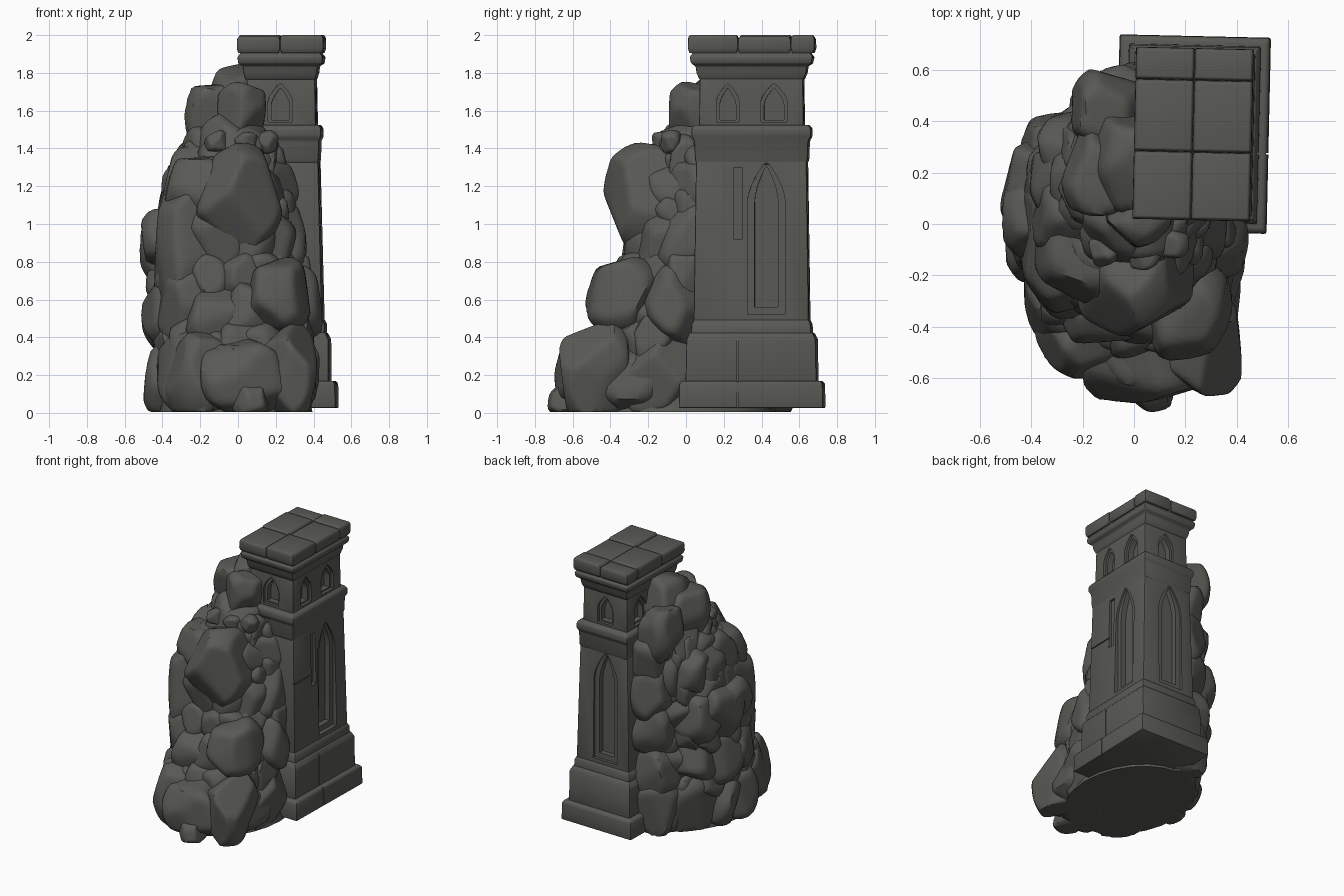
import bpy, bmesh, math, random
from mathutils import Vector, Matrix

if "Cube" in bpy.data.objects:
    bpy.data.objects.remove(bpy.data.objects["Cube"])

stone = bpy.data.materials.new("dark_stone")
stone.diffuse_color = (0.10, 0.10, 0.09, 1)
stone.use_nodes = True
stone.node_tree.nodes["Principled BSDF"].inputs["Base Color"].default_value = stone.diffuse_color
TOWER = Vector((0.23, 0.35, 0))
TURN = math.radians(-1.3)


def make(name, bm, loc=(0, 0, 0), turn=0):
    bmesh.ops.recalc_face_normals(bm, faces=bm.faces[:])
    me = bpy.data.meshes.new(name)
    bm.to_mesh(me)
    bm.free()
    me.materials.append(stone)
    ob = bpy.data.objects.new(name, me)
    ob.location = loc
    ob.rotation_euler.z = turn
    bpy.context.collection.objects.link(ob)
    return ob


def activate(ob):
    bpy.ops.object.select_all(action='DESELECT')
    ob.select_set(True)
    bpy.context.view_layer.objects.active = ob


def loft(rings):
    """Skin a stack of closed rings, with both ends capped."""
    bm = bmesh.new()
    rows = [[bm.verts.new(p) for p in r] for r in rings]
    n = len(rows[0])
    for a, b in zip(rows, rows[1:]):
        for i in range(n):
            bm.faces.new((a[i], a[(i + 1) % n], b[(i + 1) % n], b[i]))
    bm.faces.new(rows[0][::-1])
    bm.faces.new(rows[-1])
    return bm


def cutter(angle, u, w, z0, z1, depth, rise=0):
    """Pointed-arch prism facing the given direction (rise 0 = box)."""
    pts = [(u - w / 2, z0), (u + w / 2, z0)]
    if rise:
        # each side of the arch is an arc bowing out to the apex
        side = [(w / 2 * (1 - t ** 1.7), z1 - rise + rise * t) for t in (k / 5 for k in range(6))]
        pts += [(u + a, z) for a, z in side]
        pts += [(u - a, z) for a, z in side[-2::-1]]
    else:
        pts += [(u + w / 2, z1), (u - w / 2, z1)]
    rot = Matrix.Rotation(math.radians(angle), 3, 'Z')
    ob = make("recess_cutter", loft([[rot @ Vector((d, a, z)) for a, z in pts] for d in (depth, 0.5)]),
              TOWER, TURN)
    ob.hide_render = True
    return ob


def masonry(name, profile, cuts=(), bevel=0.008, cx=0, cy=0):
    """Rectangular stone course from (z, half x, half y) rows, with recesses."""
    rings = [[(cx + sx * hx, cy + sy * hy, z) for sx, sy in
              ((-1, -1), (1, -1), (1, 1), (-1, 1))] for z, hx, hy in profile]
    ob = make(name, loft(rings), TOWER, TURN)
    bv = ob.modifiers.new("worn_edges", 'BEVEL')
    bv.width, bv.segments, bv.limit_method = bevel, 2, 'ANGLE'
    bv.angle_limit = math.radians(25)
    activate(ob)
    bpy.ops.object.modifier_apply(modifier=bv.name)
    for c in cuts:
        tool = cutter(*c)
        md = ob.modifiers.new("recess", 'BOOLEAN')
        md.operation, md.solver, md.object = 'DIFFERENCE', 'EXACT', tool
        activate(ob)
        bpy.ops.object.modifier_apply(modifier=md.name)
        bpy.data.objects.remove(tool)
    activate(ob)
    bpy.ops.object.shade_smooth_by_angle(angle=math.radians(32))


# Stepped foot and plinth, with a vertical joint on the long side
masonry("tower_foot", [(0.025, 0.295, 0.382), (0.155, 0.292, 0.38), (0.17, 0.28, 0.365)],
        [(0, -0.07, 0.007, 0, 0.2, 0.285)])
masonry("tower_plinth", [(0.15, 0.258, 0.347), (0.39, 0.256, 0.342), (0.425, 0.238, 0.325)],
        [(0, -0.07, 0.007, 0.1, 0.5, 0.248)])
masonry("plinth_step", [(0.40, 0.236, 0.32), (0.47, 0.234, 0.315), (0.495, 0.222, 0.303)])

# Shaft with tall stepped niches, a narrow slot and a block joint
shaft_cuts = [(0, -0.07, 0.05, 0.92, 1.30, 0.185), (0, -0.2, 0.23, 0.995, 1.003, 0.202)]
for ang, u, face in ((0, 0.08, 0.19), (90, 0.02, 0.282)):
    shaft_cuts.append((ang, u, 0.2, 0.52, 1.335, face, 0.22))
    shaft_cuts.append((ang, u, 0.125, 0.56, 1.31, face - 0.04, 0.2))
masonry("tower_shaft", [(0.46, 0.223, 0.305), (1.36, 0.2, 0.292)], shaft_cuts)

# Projecting band between the storeys
masonry("middle_band", [(1.315, 0.196, 0.288), (1.34, 0.203, 0.298), (1.44, 0.206, 0.302),
                        (1.465, 0.217, 0.316), (1.505, 0.217, 0.316), (1.525, 0.202, 0.3)])

# Upper storey with small stepped windows: two on long sides, one on short
upper_cuts = []
for ang, u, w, face in ((0, -0.125, 0.12, 0.165), (0, 0.12, 0.14, 0.165), (180, 0.125, 0.12, 0.165),
                        (180, -0.12, 0.14, 0.165), (90, 0, 0.13, 0.255), (-90, 0, 0.13, 0.255)):
    upper_cuts.append((ang, u, w, 1.54, 1.745, face, 0.1))
    upper_cuts.append((ang, u, w - 0.035, 1.55, 1.72, face - 0.045, 0.09))
masonry("upper_storey", [(1.5, 0.188, 0.277), (1.8, 0.182, 0.272)], upper_cuts, 0.006)

# Moulded cornice
masonry("cornice", [(1.765, 0.184, 0.275), (1.80, 0.194, 0.29), (1.835, 0.198, 0.295),
                    (1.85, 0.222, 0.318), (1.885, 0.226, 0.326), (1.90, 0.212, 0.312),
                    (1.93, 0.215, 0.318)], bevel=0.006)

# Cap made of six worn slabs, closely fitted
xs, ys = (-0.229, 0.0, 0.229), (-0.335, -0.07, 0.21, 0.335)
for i in range(2):
    for j in range(3):
        hx, hy = (xs[i + 1] - xs[i]) / 2, (ys[j + 1] - ys[j]) / 2
        top = 1.992 + 0.008 * ((i + j) % 2)
        rows = [(1.905, 0.008), (1.93, 0), (top - 0.015, 0.001), (top, 0.009)]
        masonry("cap_slab", [(z, hx - s, hy - s) for z, s in rows], (), 0.005, xs[i] + hx, ys[j] + hy)


def boulder(name, seed, x, y, z, rx, ry, rz):
    """Rounded, faceted rock: a sphere pressed against random planes."""
    rnd = random.Random(seed)
    planes = []
    for k in range(6):
        n = Vector([rnd.uniform(-0.35, 0.35) for _ in range(3)])
        n[k % 3] += 1 if k < 3 else -1
        planes.append((n.normalized(), 0.98))
    for _ in range(9):
        n = Vector([rnd.gauss(0, 1) for _ in range(3)]).normalized()
        planes.append((n, rnd.uniform(0.84, 1.02)))
    bm = bmesh.new()
    bmesh.ops.create_icosphere(bm, subdivisions=5 if max(rx, ry, rz) > 0.24 else 4, radius=1)
    for v in bm.verts:
        d = v.co.normalized()
        r = sum(max(0, d.dot(n) / h) ** 22 for n, h in planes) ** (-1 / 22)
        p = d * min(r, 1.2)
        v.co = (x + p.x * rx, y + p.y * ry, max(0.005, z + p.z * rz))
    activate(make(name, bm))
    bpy.ops.object.shade_smooth_by_angle(angle=math.radians(40))


# Rock pile: rings of boulders set inside an outline at each height
# (height, left, right, front, back, boulder count, boulder size)
tiers = [(0.18, -0.48, 0.45, -0.64, 0.52, 10, 0.19), (0.53, -0.49, 0.45, -0.48, 0.52, 9, 0.18),
         (0.89, -0.51, 0.38, -0.33, 0.50, 9, 0.18), (1.18, -0.41, 0.32, -0.24, 0.50, 8, 0.16),
         (1.38, -0.29, 0.26, -0.15, 0.54, 6, 0.14)]
# filler tiers of smaller stones halfway between
rings = []
for a, b in zip(tiers, tiers[1:]):
    mid = [(p + q) / 2 for p, q in zip(a, b)]
    rings += [a, (mid[0], mid[1] + 0.03, mid[2] - 0.02, mid[3] + 0.03, mid[4] - 0.02, 11, 0.12)]
rings.append(tiers[-1])
rnd = random.Random(4)
heart = []
seed = 20
for z, left, right, front, back, count, size in rings:
    cx, cy, rx, ry = (left + right) / 2, (front + back) / 2, (right - left) / 2, (back - front) / 2
    for i in range(count):
        seed += 1
        a = math.radians(106 + 237 * i / (count - 1) + rnd.uniform(-6, 6))
        s = size * rnd.uniform(0.9, 1.1)
        boulder("pile_boulder", seed, cx + (rx - s) * math.cos(a), cy + (ry - s) * math.sin(a),
                z + rnd.uniform(-0.03, 0.03), s, s, s * rnd.uniform(1.05, 1.3))
    # solid heart filling the gaps, kept just under the boulder faces
    ring = [(t * math.pi / 12, 1 - 0.09 / rx) for t in range(24)]
    if not heart:
        heart.append([(cx + rx * 0.88 * math.cos(t), cy + ry * 0.88 * math.sin(t), 0.005) for t, k in ring])
    heart.append([(min(0.40, cx + rx * k * math.cos(t)), cy + ry * k * math.sin(t), z) for t, k in ring])
core = make("rock_heart", loft(heart))
activate(core)
bpy.ops.object.shade_smooth_by_angle(angle=math.radians(40))

# Large single rocks: overhang, hanging slab, shelf, front mass
for rock in ((-0.01, -0.18, 1.13, 0.21, 0.26, 0.26), (-0.27, -0.12, 0.87, 0.18, 0.23, 0.32),
             (-0.19, -0.06, 1.13, 0.21, 0.24, 0.22), (0.21, -0.33, 0.62, 0.16, 0.19, 0.19),
             (0.04, -0.51, 0.17, 0.23, 0.19, 0.21), (0.27, -0.47, 0.22, 0.15, 0.19, 0.25)):
    seed += 1
    boulder("large_rock", seed, *rock)

# Column of rocks banked against the tower's left face
for k in range(5):
    seed += 1
    boulder("banked_rock", seed, -0.09 + 0.015 * k, 0.44, 0.2 + 0.28 * k, 0.15, 0.165, 0.21)

# Rocks leaning on the upper storey
for rock in ((0.02, 0.05, 1.59, 0.13, 0.14, 0.15), (-0.13, 0.20, 1.57, 0.13, 0.18, 0.20),
             (-0.02, 0.24, 1.66, 0.14, 0.17, 0.19), (-0.10, 0.42, 1.50, 0.14, 0.17, 0.21)):
    seed += 1
    boulder("top_rock", seed, *rock)

# Small loose stones on the ledge and at the toe
for x, y, z, s in ((-0.11, -0.10, 1.43, 0.06), (0.04, -0.12, 1.43, 0.06), (0.15, -0.08, 1.43, 0.06),
                   (0.06, -0.64, 0.06, 0.09), (-0.22, -0.48, 0.08, 0.10)):
    seed += 1
    boulder("loose_stone", seed, x, y, z, s, s, s)
